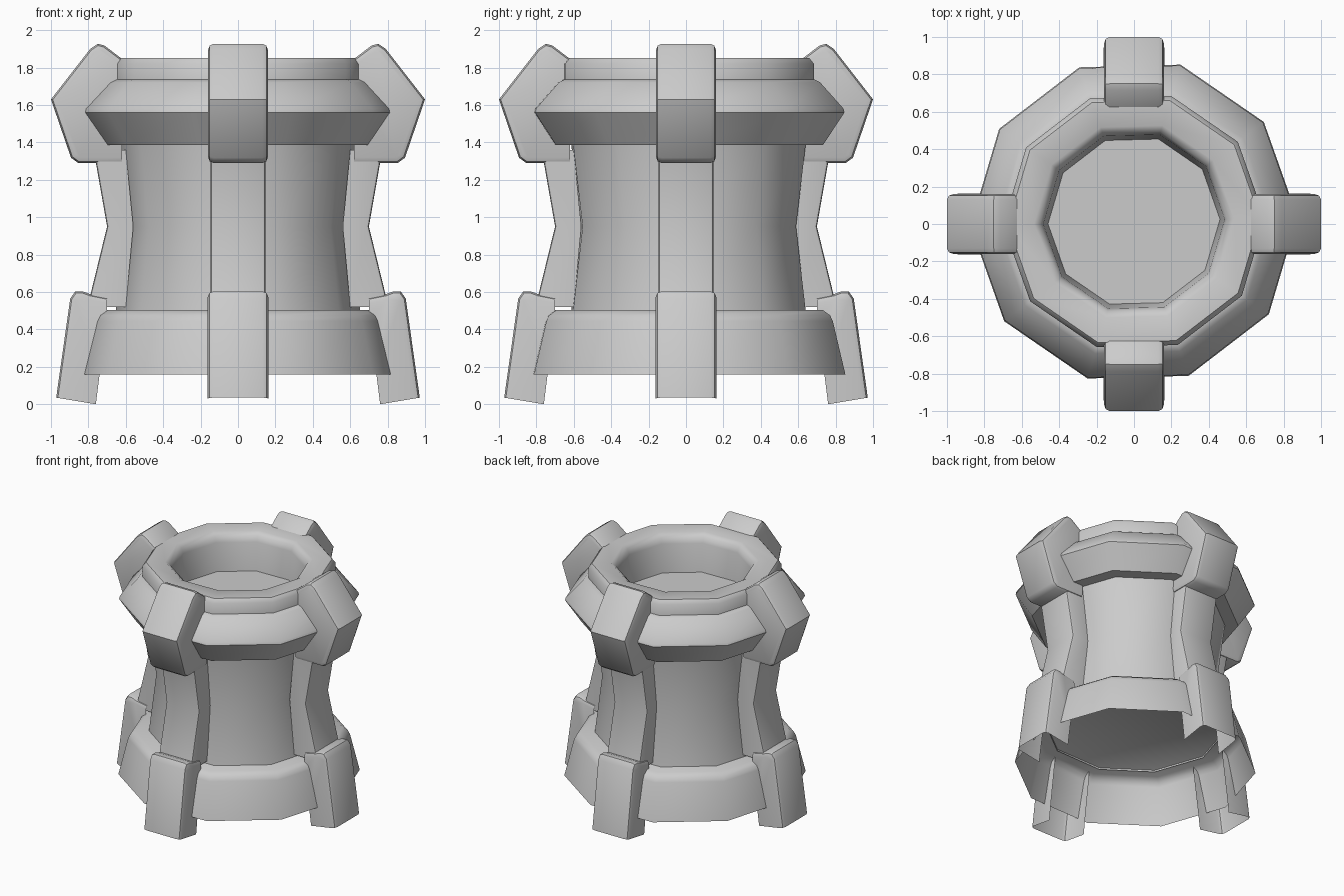
import bpy, bmesh, math
from mathutils import Matrix

if "Cube" in bpy.data.objects:
    bpy.data.objects.remove(bpy.data.objects["Cube"])

SIDES = 10
TURN = math.radians(1.5)
SHIFT_Y = 0.013


def finish(name, bm, angle):
    bmesh.ops.recalc_face_normals(bm, faces=bm.faces)
    me = bpy.data.meshes.new(name)
    bm.to_mesh(me)
    bm.free()
    ob = bpy.data.objects.new(name, me)
    bpy.context.collection.objects.link(ob)
    bpy.ops.object.select_all(action='DESELECT')
    ob.select_set(True)
    bpy.context.view_layer.objects.active = ob
    bpy.ops.object.shade_smooth_by_angle(angle=math.radians(angle))
    return ob


def lathe(name, profile, cap_end=False, angle=40):
    """Ten-sided ring from (radius, z) points, optionally closed by a disc."""
    bm = bmesh.new()
    rings = []
    for r, z in profile:
        ring = []
        for i in range(SIDES):
            a = TURN + 2 * math.pi * i / SIDES
            ring.append(bm.verts.new((r * math.cos(a), r * math.sin(a) + SHIFT_Y, z)))
        rings.append(ring)
    for lo, hi in zip(rings, rings[1:]):
        for i in range(SIDES):
            j = (i + 1) % SIDES
            bm.faces.new((lo[i], lo[j], hi[j], hi[i]))
    if cap_end:
        bm.faces.new(rings[-1])
    return finish(name, bm, angle)


def channel(name, outer, inner, half, bevel, turn):
    """Bracket open on its inner side: outer strip plus two side plates."""
    bm = bmesh.new()
    sides = []
    for y in (-half, half):
        sides.append([bm.verts.new((r, y, z)) for r, z in outer + inner])
    a, b = sides
    bm.faces.new(a)
    bm.faces.new(list(reversed(b)))
    n = len(outer)
    rims = []
    for i in range(n - 1):
        bm.faces.new((a[i + 1], a[i], b[i], b[i + 1]))
        rims += [bm.edges.get((s[i], s[i + 1])) for s in sides]
    bmesh.ops.recalc_face_normals(bm, faces=bm.faces)
    bmesh.ops.bevel(bm, geom=rims, offset=bevel, segments=2, profile=0.5,
                    affect='EDGES', clamp_overlap=True)
    bmesh.ops.transform(bm, matrix=Matrix.Rotation(turn, 4, 'Z'), verts=bm.verts)
    return finish(name, bm, 40)


# Waisted body wall
lathe("body", [(0.655, 0.49), (0.60, 0.95), (0.655, 1.40)])

# Flared base band, open below, closed by a disc on top
lathe("base_band", [(0.875, 0.16), (0.805, 0.445), (0.79, 0.475), (0.75, 0.503)],
      cap_end=True)

# Angular collar around the top
lathe("collar", [(0.64, 1.385), (0.75, 1.385), (0.87, 1.56), (0.865, 1.58),
                 (0.735, 1.72), (0.705, 1.735), (0.66, 1.735)])

# Rim with sunken floor
lathe("rim", [(0.70, 1.70), (0.70, 1.82), (0.675, 1.85), (0.535, 1.85),
              (0.50, 1.825), (0.485, 1.78), (0.46, 1.56)], cap_end=True)

# Four buttresses, each a foot, a shaft and a head clamp
foot_out = [(0.972, 0.035), (0.897, 0.565), (0.87, 0.603), (0.83, 0.603),
            (0.79, 0.588), (0.70, 0.57)]
foot_in = [(0.70, 0.45), (0.74, 0.16), (0.76, 0.0)]
shaft_out = [(0.805, 0.52), (0.70, 0.95), (0.772, 1.36)]
shaft_in = [(0.60, 1.36), (0.56, 0.95), (0.60, 0.52)]
head_out = [(0.62, 1.29), (0.855, 1.29), (0.893, 1.318), (1.0, 1.63),
            (0.79, 1.90), (0.75, 1.927), (0.715, 1.918), (0.625, 1.85)]
head_in = [(0.62, 1.72)]
for k, side in enumerate(("right", "back", "left", "front")):
    t = k * math.pi / 2
    channel(side + "_foot", foot_out, foot_in, 0.162, 0.03, t)
    channel(side + "_shaft", shaft_out, shaft_in, 0.147, 0.015, t)
    channel(side + "_head", head_out, head_in, 0.16, 0.03, t)
